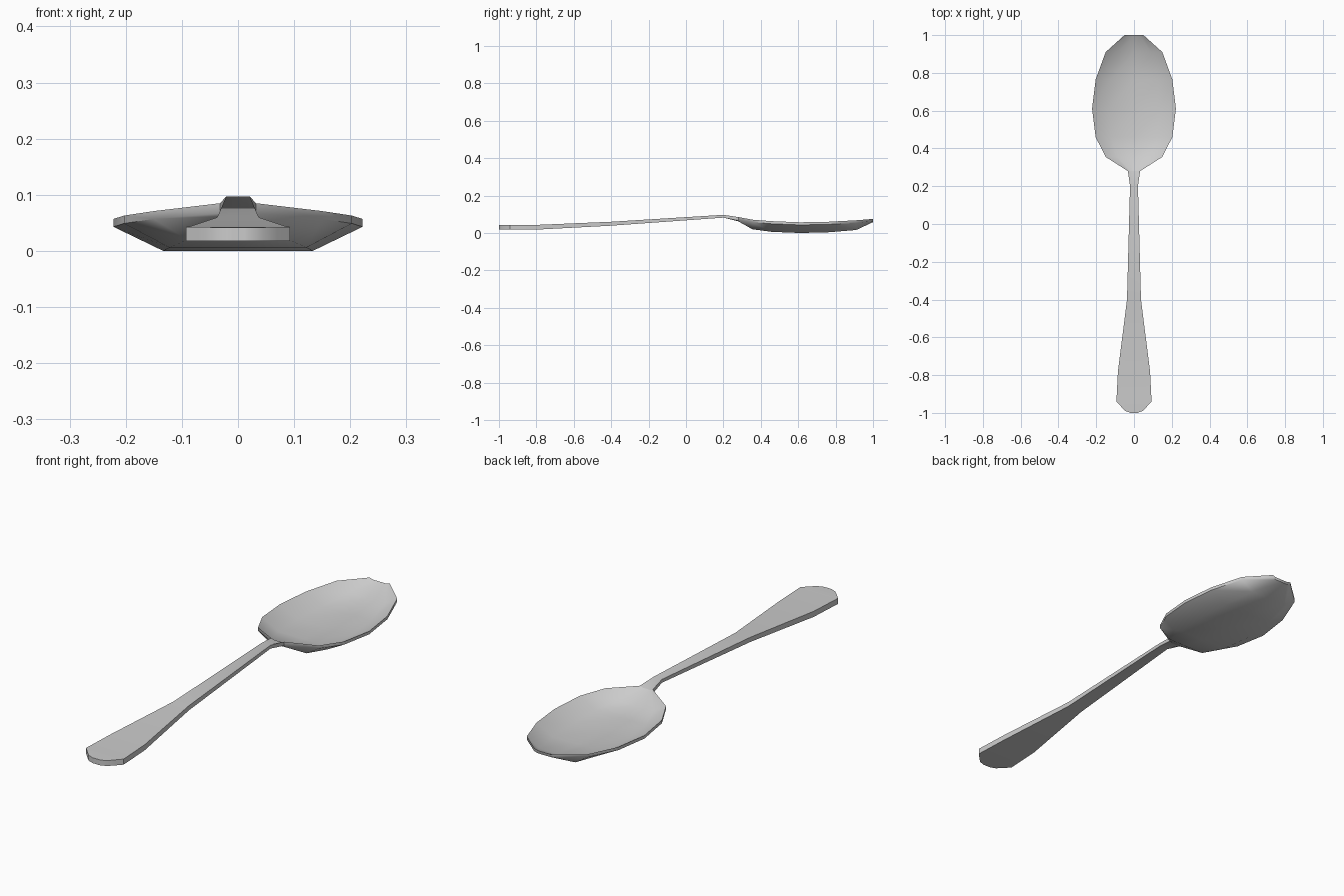
import bpy, bmesh

if "Cube" in bpy.data.objects:
    bpy.data.objects.remove(bpy.data.objects["Cube"])

FRACTIONS = (-1.0, -0.6, 0.0, 0.6, 1.0)


def loft(name, stations, cap_start, cap_end, angle):
    """Loft closed rings; station = y, half width, rim top z, thickness, underside z."""
    bm = bmesh.new()
    rings = []
    for y, hw, rim, th, low in stations:
        top, under = [], []
        for f in FRACTIONS:
            edge = abs(f) == 1.0
            z = rim - th if edge else low
            top.append(bm.verts.new((f * hw, y, z + th)))
            under.append(bm.verts.new((f * hw, y, z)))
        rings.append(top + under[::-1])
    for a, b in zip(rings, rings[1:]):
        for i in range(len(a)):
            j = (i + 1) % len(a)
            bm.faces.new((a[i], a[j], b[j], b[i]))
    if cap_start:
        bm.faces.new(rings[0])
    if cap_end:
        bm.faces.new(rings[-1])
    bmesh.ops.recalc_face_normals(bm, faces=bm.faces)
    mesh = bpy.data.meshes.new(name)
    bm.to_mesh(mesh)
    bm.free()
    obj = bpy.data.objects.new(name, mesh)
    bpy.context.collection.objects.link(obj)
    bpy.ops.object.select_all(action='DESELECT')
    obj.select_set(True)
    bpy.context.view_layer.objects.active = obj
    bpy.ops.object.shade_smooth_by_angle(angle=angle)
    return obj


# Where the handle meets the bowl
neck = (0.28, 0.032, 0.085, 0.018, 0.062)

# Handle: rounded flat end, flare, thin shank, raised neck
loft("handle", [
    (-1.00, 0.018, 0.042, 0.024, 0.018),
    (-0.99, 0.045, 0.042, 0.024, 0.018),
    (-0.965, 0.070, 0.043, 0.025, 0.018),
    (-0.94, 0.093, 0.043, 0.025, 0.018),
    (-0.78, 0.085, 0.044, 0.025, 0.019),
    (-0.40, 0.037, 0.060, 0.021, 0.039),
    (0.20, 0.021, 0.097, 0.015, 0.082),
    neck,
], True, False, 0.6)

# Bowl: shallow dish with a thin rim
loft("bowl", [
    neck,
    (0.355, 0.150, 0.071, 0.014, 0.020),
    (0.46, 0.203, 0.063, 0.014, 0.006),
    (0.61, 0.222, 0.057, 0.014, 0.000),
    (0.765, 0.203, 0.060, 0.014, 0.004),
    (0.91, 0.150, 0.068, 0.014, 0.016),
    (1.00, 0.050, 0.075, 0.012, 0.058),
], False, True, 0.95)
